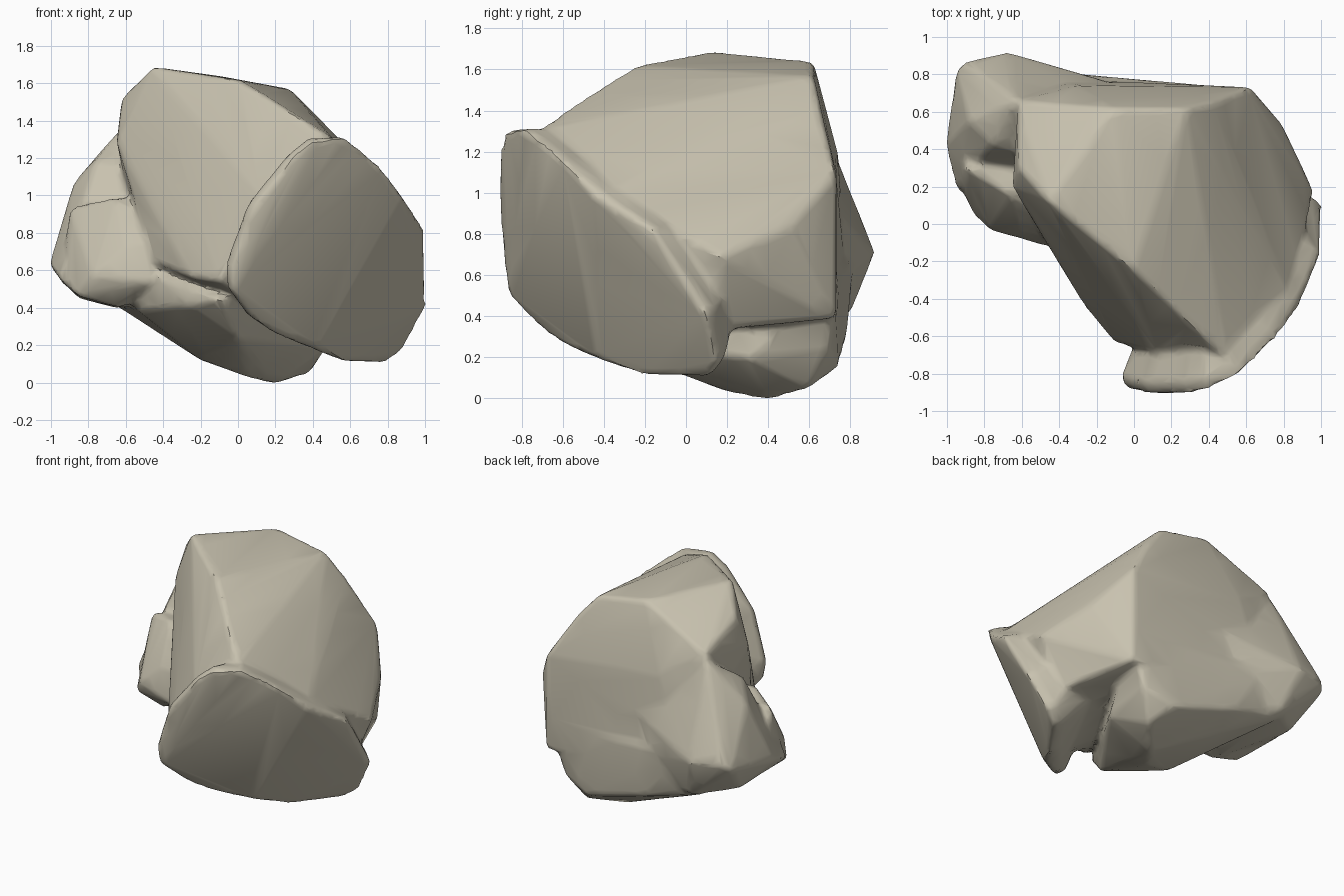
import bpy
import bmesh
import math
from mathutils import Vector

default_cube = bpy.data.objects.get("Cube")
if default_cube:
    bpy.data.objects.remove(default_cube, do_unlink=True)


def add_chunk(target, corners):
    """Wrap one convex chunk around its corners and add it to the target mesh."""
    chunk = bmesh.new()
    for corner in corners:
        chunk.verts.new(Vector(corner))
    result = bmesh.ops.convex_hull(chunk, input=chunk.verts)
    loose = [item for item in result["geom_interior"] + result["geom_unused"]
             if isinstance(item, bmesh.types.BMVert)]
    bmesh.ops.delete(chunk, geom=list(set(loose)), context="VERTS")
    bmesh.ops.recalc_face_normals(chunk, faces=chunk.faces)
    piece = bpy.data.meshes.new("chunk")
    chunk.to_mesh(piece)
    chunk.free()
    target.from_mesh(piece)
    bpy.data.meshes.remove(piece)


def shifted_rim(rim, centre, scale, shift):
    """Copy a rim, scaled about its centre and moved along the plate's depth."""
    centre = Vector(centre)
    return [centre + (Vector(point) - centre) * scale + Vector(shift) for point in rim]


# Broken front face: rim listed clockwise from its upper corner
front_rim = [
    (.58, -.79, 1.32), (.76, -.61, 1.17), (.88, -.45, 1), (1, -.16, .83),
    (1.01, .1, .42), (.88, .15, .18), (.78, .1, .11), (.57, -.2, .12),
    (.43, -.42, .2), (.2, -.6, .27), (.07, -.72, .36), (-.03, -.86, .5),
    (-.04, -.88, .62), (.08, -.91, .95), (.3, -.91, 1.22), (.41, -.88, 1.31),
]
# A second rim gives the plate its thickness, then it tapers into the body
back_rim = shifted_rim(front_rim, (.48, -.4, .65), .98, (-.04, .05, .02))
plate_root = [(.4, -.3, 1.2), (.6, .3, .7), (.1, -.4, .6), (.5, .2, .4)]

# Main body: top ridge, back crest and the tall right corner
main_body = [
    (-.46, .12, 1.7), (-.3, 0, 1.66), (0, -.25, 1.63), (.12, -.36, 1.56),
    (.3, -.54, 1.44), (.5, -.72, 1.32), (-.62, .3, 1.54), (-.62, .66, 1.4),
    (-.1, .62, 1.65), (.28, .62, 1.58), (.42, .65, 1.42), (.62, .73, 1.1),
    (.62, .73, .4), (.8, .52, .85), (.96, .18, .7), (.85, -.4, 1),
    (.82, .12, .34), (-.65, .2, 1.3), (-.45, -.12, .65), (.12, -.68, 1),
    (-.1, -.64, .55), (-.25, -.46, .57), (-.3, .74, 1.2), (-.5, .78, .6),
    (.3, -.3, .3),
]

# Rounded underside
lower_body = [
    (.2, .4, 0), (.05, .2, .04), (-.2, .1, .13), (.38, .6, .06),
    (.28, .74, .16), (.5, .7, .25), (.47, .3, .2), (-.55, .05, .41),
    (-.25, -.4, .42), (-.1, -.57, .46), (0, -.35, .25), (-.65, .75, .42),
    (-.2, .78, .3), (.62, .72, .6), (-.5, .82, .7), (-.46, -.1, .6),
]

# Shoulder bulging out on the side, blending into the back
back_shoulder = [
    (-1.01, .42, .64), (-.95, .18, .56), (-.95, .83, .7), (-.9, .87, .74),
    (-.68, .92, .72), (-.37, .82, .65), (-.85, .6, .46), (-.6, .8, .42),
    (-.88, .55, 1.08), (-.76, .42, 1.19), (-.63, .66, 1.37), (-.1, .75, .9),
    (-.1, .7, .5), (-.65, .1, .41), (-.3, .3, 1.1), (-.4, .1, .6),
]
# Lower knob in front of the shoulder
front_knob = [
    (-.93, .2, .56), (-.86, .05, .47), (-.78, -.03, .58), (-.6, -.04, .75),
    (-.47, -.12, .55), (-.64, .05, .41), (-.9, .3, .95), (-.66, .15, 1),
    (-.35, -.1, .75), (-.3, .2, .5), (-.4, .3, 1), (-.95, .4, .55),
]

# Gather the overlapping chunks in one mesh
combined = bmesh.new()
for chunk_corners in (front_rim + back_rim + plate_root, main_body, lower_body,
                      back_shoulder, front_knob):
    add_chunk(combined, chunk_corners)
mesh = bpy.data.meshes.new("boulder")
combined.to_mesh(mesh)
combined.free()
boulder = bpy.data.objects.new("boulder", mesh)
bpy.context.collection.objects.link(boulder)

# Fuse the chunks, wear the edges, then reduce to broad worn facets
fuse = boulder.modifiers.new("fuse", "REMESH")
fuse.mode = "VOXEL"
fuse.voxel_size = .018
wear = boulder.modifiers.new("wear", "SMOOTH")
wear.factor = .5
wear.iterations = 10
facet = boulder.modifiers.new("facet", "DECIMATE")
facet.ratio = .04

bpy.ops.object.select_all(action="DESELECT")
boulder.select_set(True)
bpy.context.view_layer.objects.active = boulder
bpy.ops.object.convert(target="MESH")
bpy.ops.object.shade_smooth_by_angle(angle=math.radians(35))

# Pale stone colour
stone = bpy.data.materials.new("pale_stone")
stone.use_nodes = True
colour = (.58, .54, .43, 1)
stone.diffuse_color = colour
stone.node_tree.nodes["Principled BSDF"].inputs["Base Color"].default_value = colour
boulder.data.materials.clear()
boulder.data.materials.append(stone)

# Rest the boulder on the ground
lowest = min(vertex.co.z for vertex in boulder.data.vertices)
for vertex in boulder.data.vertices:
    vertex.co.z -= lowest
